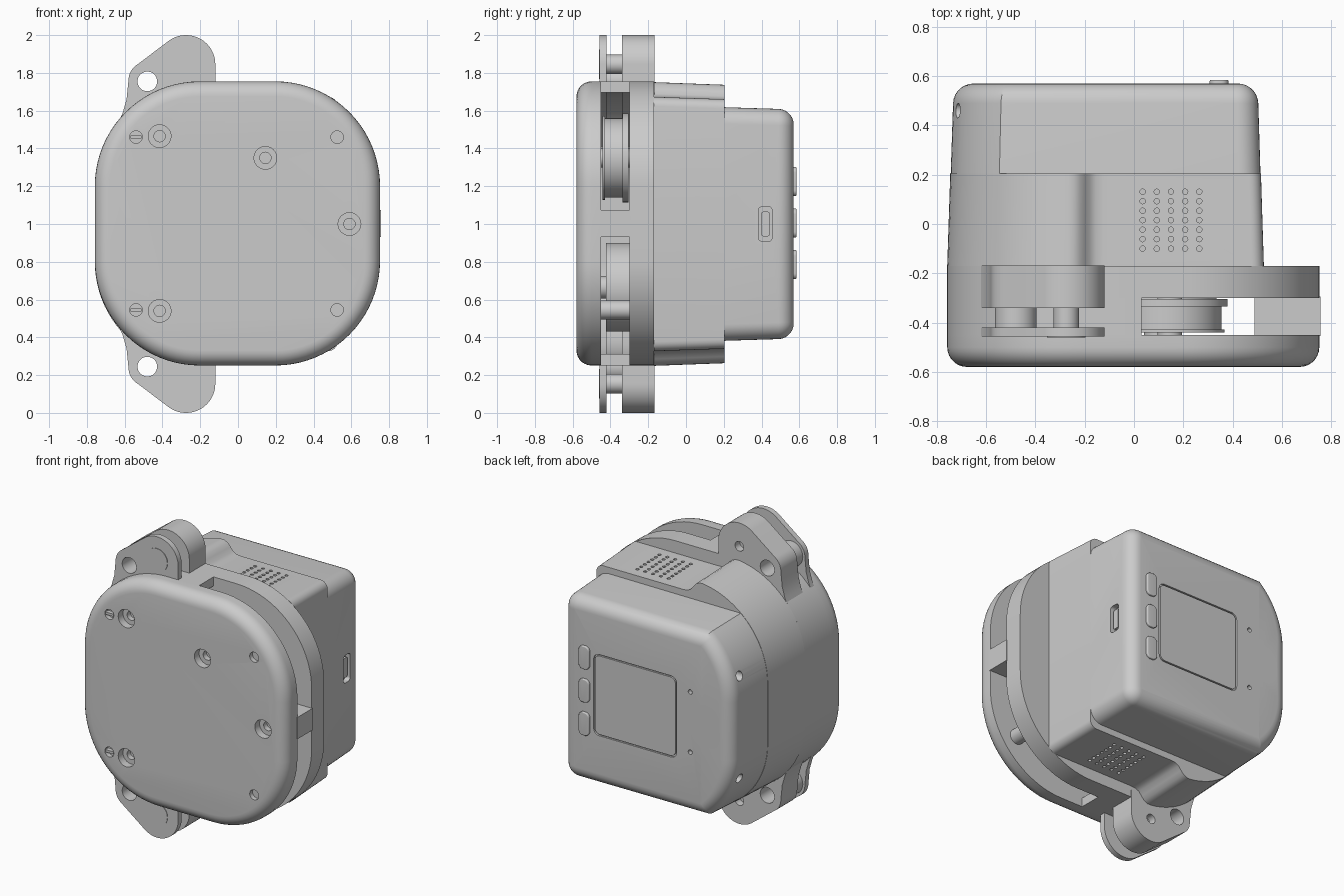
import bpy, bmesh
from math import sin, cos, radians, pi
from mathutils import Matrix, Vector

if "Cube" in bpy.data.objects:
    bpy.data.objects.remove(bpy.data.objects["Cube"])


def arc(cx, cz, r, a0, a1, n=12):
    return [(cx + r * cos(radians(a0 + (a1 - a0) * i / n)),
             cz + r * sin(radians(a0 + (a1 - a0) * i / n))) for i in range(n + 1)]


def rrect(cx, cz, hx, hz, r, n=6):
    p = []
    for k, (sx, sz) in enumerate([(1, 1), (-1, 1), (-1, -1), (1, -1)]):
        p += arc(cx + sx * (hx - r), cz + sz * (hz - r), r, 90 * k, 90 * k + 90, n)
    return p


def flip(pts, s):
    return [(x, 1 + s * (z - 1)) for x, z in pts]


def finish(name, bm):
    bmesh.ops.recalc_face_normals(bm, faces=bm.faces)
    me = bpy.data.meshes.new(name)
    bm.to_mesh(me)
    bm.free()
    ob = bpy.data.objects.new(name, me)
    bpy.context.collection.objects.link(ob)
    return ob


def prism(name, pts, y0, y1, taper=False, bevel=0, end=0):
    """Extrude an xz outline along y, with optional draft and one rounded end."""
    bm = bmesh.new()
    rings = []
    for y in (y0, y1):
        t = 1 - 0.05 * (y + 0.17) if taper else 1
        rings.append([bm.verts.new((-0.1 + (x + 0.1) * t, y, 1 + (z - 1) * t)) for x, z in pts])
    caps = [bm.faces.new(r) for r in rings]
    n = len(pts)
    for i in range(n):
        j = (i + 1) % n
        bm.faces.new((rings[0][i], rings[0][j], rings[1][j], rings[1][i]))
    bmesh.ops.recalc_face_normals(bm, faces=bm.faces)
    if bevel:
        bmesh.ops.bevel(bm, geom=list(caps[end].edges), offset=bevel, segments=7,
                        profile=0.5, affect='EDGES', clamp_overlap=False)
    return finish(name, bm)


AXES = {'x': Matrix.Rotation(pi / 2, 4, 'Y'), 'y': Matrix.Rotation(pi / 2, 4, 'X'), 'z': Matrix()}


def rods(name, centres, r, length, axis='y', seg=32):
    """One mesh of equal cylinders."""
    bm = bmesh.new()
    for c in centres:
        bmesh.ops.create_cone(bm, cap_ends=True, segments=seg, radius1=r, radius2=r, depth=length,
                              matrix=Matrix.Translation(Vector(c)) @ AXES[axis])
    return finish(name, bm)


def box(name, lo, hi):
    return prism(name, [(lo[0], lo[2]), (hi[0], lo[2]), (hi[0], hi[2]), (lo[0], hi[2])], lo[1], hi[1])


def cut(ob, tool):
    m = ob.modifiers.new("cut", 'BOOLEAN')
    m.operation, m.solver, m.object = 'DIFFERENCE', 'EXACT', tool
    bpy.context.view_layer.objects.active = ob
    bpy.ops.object.modifier_apply(modifier=m.name)
    bpy.data.objects.remove(tool)


# Front cover with stepped screw holes
full = rrect(-0.003, 1.003, 0.755, 0.752, 0.555, 20)
cover = prism("front_cover", full, -0.58, -0.45, bevel=0.08)
screws = [(-0.415, 1.465), (-0.415, 0.54), (0.145, 1.35), (0.59, 1.0)]
pegs = [(-0.54, 1.46), (-0.54, 0.545), (0.525, 1.46), (0.525, 0.545)]
cut(cover, rods("c", [(x, -0.58, z) for x, z in screws], 0.06, 0.1))
cut(cover, rods("c", [(x, -0.55, z) for x, z in screws], 0.03, 0.11))
cut(cover, rods("c", [(x, -0.58, z) for x, z in pegs], 0.033, 0.06))
for x, z in pegs[:2]:
    box("hole_bar", (x - 0.03, -0.578, z - 0.008), (x + 0.03, -0.545, z + 0.008))

# Flange plate and C-shaped wall joining it to the cover
prism("flange_plate", full, -0.30, -0.17)


def c_side(r):
    return ([(0.03, 1.2 + r)] + arc(-0.203, 1.2, r, 90, 180, 20)
            + arc(-0.203, 0.806, r, 180, 270, 20) + [(0.03, 0.806 - r)])


prism("gap_wall", c_side(0.555) + c_side(0.495)[::-1], -0.455, -0.295)

# Parts inside the gap
rods("pulley_drum", [(0.145, -0.385, 1.35)], 0.21, 0.11, seg=64)
rods("pulley_rims", [(0.145, -0.32, 1.35)], 0.235, 0.03, seg=64)
rods("pulley_lip", [(0.145, -0.435, 1.35)], 0.222, 0.012, seg=64)
rods("pulley_axle", [(0.145, -0.375, 1.35)], 0.05, 0.16)
rods("lower_wheel", [(0.1, -0.36, 0.665)], 0.235, 0.125, seg=64)
rods("lower_axle", [(0.1, -0.375, 0.665)], 0.06, 0.16)
rods("lower_spacer", [(0.545, -0.375, 0.545)], 0.05, 0.16)
box("side_post", (0.49, -0.455, 0.93), (0.757, -0.295, 1.075))

# Middle body: round left humps stepping down to speaker platforms
top = arc(0.477, 1.623, 0.05, 0, 90, 6) + [(-0.12, 1.673), (-0.155, 1.676), (-0.18, 1.69),
      (-0.2, 1.715), (-0.22, 1.737), (-0.245, 1.75)] + arc(-0.203, 1.2, 0.555, 97, 180, 20)
body = prism("middle_body", top + flip(top, -1)[::-1], -0.17, 0.205, taper=True)
for s in (1, -1):
    cut(body, rods("c", [(0.035 + 0.0575 * i, -0.10 + 0.0385 * j, 1 + s * 0.675)
                         for i in range(5) for j in range(7)], 0.011, 0.06, 'z', 12))

# Rear housing
top = arc(0.435, 1.54, 0.09, 0, 90, 8) + arc(-0.203, 1.2, 0.553, 129.5, 180, 16)
rear = prism("rear_housing", top + flip(top, -1)[::-1], -0.17, 0.57, taper=True, bevel=0.08, end=1)
cut(rear, prism("c", rrect(-0.025, 1, 0.305, 0.27, 0.04), 0.558, 0.6))
cut(rear, rods("c", [(-0.535, 0.57, 1)], 0.11, 0.03, seg=48))
cut(rear, rods("c", [(-0.43, 0.57, 1.2), (-0.43, 0.57, 0.8)], 0.015, 0.06, seg=16))
cut(rear, rods("c", [(-0.73, 0.46, 1.34), (-0.73, 0.46, 0.66)], 0.03, 0.12, 'x', 20))
turn = Matrix.Rotation(pi / 2, 4, 'Z')
slot = prism("c", rrect(0.42, 1, 0.036, 0.092, 0.02), -0.6, -0.47)
slot.data.transform(turn)
cut(rear, slot)
plug = prism("port_insert", rrect(0.42, 1, 0.022, 0.065, 0.01), -0.495, -0.46)
plug.data.transform(turn)

# Rear screen panel, sounder disc and buttons
prism("screen_panel", rrect(-0.025, 1, 0.296, 0.261, 0.034), 0.55, 0.57)
disc = rods("sounder_disc", [(-0.535, 0.56, 1)], 0.088, 0.02, seg=48)
dots = [(-0.535, 0.57, 1)] + [(-0.535 + 0.042 * cos(k * pi / 3), 0.57, 1 + 0.042 * sin(k * pi / 3))
                              for k in range(6)]
cut(disc, rods("c", dots, 0.01, 0.016, seg=12))
for z in (0.785, 1.005, 1.225):
    prism("button", rrect(0.345, z, 0.038, 0.077, 0.03), 0.55, 0.585, bevel=0.006, end=1)

# Hinge ears above and below
ear = ([(-0.12, 1.7)] + arc(-0.275, 1.845, 0.155, 0, 125, 20) + arc(-0.48, 1.76, 0.1, 120, 180, 8)
       + [(-0.59, 1.66), (-0.61, 1.59), (-0.645, 1.51), (-0.70, 1.41), (-0.6, 1.41), (-0.5, 1.5), (-0.35, 1.64)])
for s, tag in ((1, "upper"), (-1, "lower")):
    hz, pz = 1 + s * 0.755, 1 + s * 0.845
    plate = prism(tag + "_ear_plate", flip(ear, s), -0.457, -0.42)
    block = prism(tag + "_ear_block", flip(ear, s), -0.34, -0.168)
    collar = rods(tag + "_ear_collar", [(-0.48, -0.38, hz)], 0.085, 0.09)
    for ob in (plate, block, collar, bpy.data.objects["gap_wall"], bpy.data.objects["flange_plate"]):
        cut(ob, rods("c", [(-0.48, -0.3, hz)], 0.052, 0.6))
    cut(block, rods("c", [(-0.275, -0.168, pz)], 0.032, 0.1))
    rods(tag + "_pin", [(-0.275, -0.38, pz)], 0.052, 0.1)
    rods(tag + "_pin_cap", [(-0.275, -0.45, pz)], 0.078, 0.022, seg=40)

# Smooth shading with sharp edges kept
for ob in bpy.context.scene.objects:
    ob.select_set(True)
bpy.context.view_layer.objects.active = cover
bpy.ops.object.shade_smooth_by_angle(angle=radians(30))
